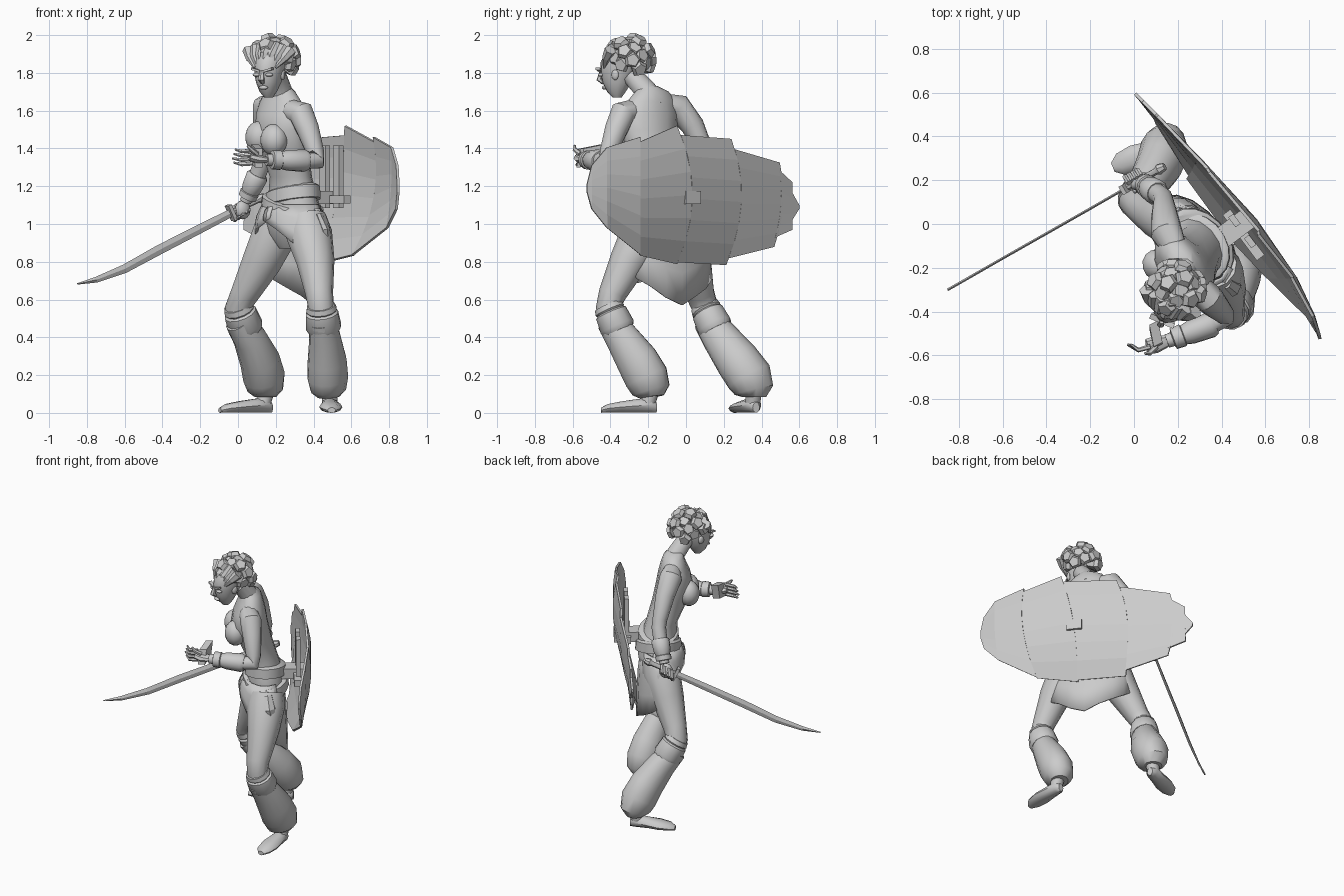
import bpy, bmesh, math
from mathutils import Vector as V

cube = bpy.data.objects.get("Cube")
if cube:
    bpy.data.objects.remove(cube)

clay = bpy.data.materials.new("plain_grey")
clay.use_nodes = True
GREY = (0.6, 0.6, 0.6, 1)
clay.diffuse_color = GREY
clay.node_tree.nodes["Principled BSDF"].inputs["Base Color"].default_value = GREY

UP = V((0, 0, 1))
FWD, LEFT = V((-0.8, -0.6, 0)), V((0.6, -0.8, 0))      # body directions
FACE, FACE_L = V((-0.4, -0.92, 0)), V((0.92, -0.4, 0))  # head directions
HIP = V((0.28, -0.1, 0))
smooth = []


def finish(name, bm, soft=True):
    bmesh.ops.recalc_face_normals(bm, faces=bm.faces)
    me = bpy.data.meshes.new(name)
    bm.to_mesh(me)
    bm.free()
    me.materials.append(clay)
    ob = bpy.data.objects.new(name, me)
    bpy.context.scene.collection.objects.link(ob)
    if soft:
        smooth.append(ob)
    return ob


def loft(name, rings, sides=12, soft=True):
    """Skin rings given as (centre, axis_u, axis_v) and cap both ends."""
    bm = bmesh.new()
    rows = []
    for c, u, v in rings:
        angs = [math.tau * i / sides for i in range(sides)]
        rows.append([bm.verts.new(c + u * math.cos(a) + v * math.sin(a)) for a in angs])
    for a, b in zip(rows, rows[1:]):
        for i in range(sides):
            j = (i + 1) % sides
            bm.faces.new((a[i], a[j], b[j], b[i]))
    bm.faces.new(rows[0])
    bm.faces.new(rows[-1])
    return finish(name, bm, soft)


def tube(name, pts, sides=12, soft=True, flat=1.0):
    """Tapered limb through points (x, y, z, radius)."""
    cs = [V(p[:3]) for p in pts]
    u, rings = V((0.3, 0.9, 0.1)), []
    for i, p in enumerate(pts):
        t = (cs[min(i + 1, len(cs) - 1)] - cs[max(i - 1, 0)]).normalized()
        u = (u - t * u.dot(t)).normalized()
        rings.append((cs[i], u * p[3], t.cross(u) * p[3] * flat))
    return loft(name, rings, sides, soft)


def stack(name, rows, side, front, sides=14):
    """Horizontal rings (x, y, z, half width, half depth)."""
    return loft(name, [(V(r[:3]), side * r[3], front * r[4]) for r in rows], sides)


def box(name, c, u, v, w):
    """Box spanned by three half-axis vectors."""
    bm = bmesh.new()
    bmesh.ops.create_cube(bm, size=2)
    for q in bm.verts:
        q.co = V(c) + u * q.co.x + v * q.co.y + w * q.co.z
    return finish(name, bm, False)


def ball(name, c, side, front, up):
    bm = bmesh.new()
    bmesh.ops.create_uvsphere(bm, u_segments=14, v_segments=9, radius=1)
    for q in bm.verts:
        q.co = V(c) + side * q.co.x + front * q.co.y + up * q.co.z
    return finish(name, bm)


def grid(name, rows, thick, soft):
    bm = bmesh.new()
    vs = [[bm.verts.new(p) for p in row] for row in rows]
    for a, b in zip(vs, vs[1:]):
        for i in range(len(a) - 1):
            bm.faces.new((a[i], a[i + 1], b[i + 1], b[i]))
    ob = finish(name, bm, soft)
    m = ob.modifiers.new("thickness", "SOLIDIFY")
    m.thickness, m.offset = thick, 0
    return ob


def drape(name, start, end, w, d, top, hems):
    """Cloth hanging round the hips between two angles, flaring downwards."""
    rows = []
    for i, h in enumerate(hems):
        a = math.radians(start + (end - start) * i / (len(hems) - 1))
        row = []
        for k in range(4):
            s = (.78, .92, .98, 1)[k]
            p = HIP + LEFT * (w * s * math.sin(a)) + FWD * (d * s * math.cos(a))
            row.append(p + UP * (top + (h - top) * k / 3))
        rows.append(row)
    return grid(name, rows, 0.012, True)


# Torso, neck and chest
stack("torso", [(.29, -.1, .87, .07, .07), (.29, -.1, .95, .17, .12), (.29, -.1, 1.04, .19, .135),
                (.29, -.11, 1.14, .155, .115), (.28, -.13, 1.25, .128, .102), (.25, -.17, 1.38, .148, .112),
                (.23, -.2, 1.5, .168, .12), (.225, -.19, 1.58, .172, .105),
                (.225, -.18, 1.65, .15, .082), (.225, -.18, 1.7, .1, .066), (.225, -.2, 1.73, .05, .05)], LEFT, FWD)
tube("neck", [(.235, -.18, 1.62, .08), (.225, -.215, 1.71, .06), (.2, -.29, 1.79, .054)])
for side, c in (("left", (.19, -.3, 1.445)), ("right", (.11, -.19, 1.46))):
    ball(side + "_breast", c, LEFT * .078, FWD * .07, UP * .085)

# Head and face
stack("head", [(.162, -.365, 1.67, .022, .025), (.16, -.368, 1.7, .045, .05), (.162, -.365, 1.75, .064, .08),
               (.165, -.36, 1.8, .075, .095), (.175, -.35, 1.86, .08, .105), (.185, -.33, 1.92, .07, .09),
               (.19, -.32, 1.96, .03, .04)], FACE_L, FACE)
head = V((.162, -.365, 0))
tube("nose", [tuple(head + FACE * .088 + UP * 1.81) + (.01,), tuple(head + FACE * .1 + UP * 1.765) + (.018,),
              tuple(head + FACE * .078 + UP * 1.748) + (.012,)], 6)
ball("lips", head + FACE * .07 + UP * 1.722, FACE_L * .026, FACE * .014, UP * .011)
for s in (-1, 1):
    side = "left" if s > 0 else "right"
    ball(side + "_eye", head + FACE * .075 + FACE_L * .036 * s + UP * 1.79,
         FACE_L * .022, FACE * .018, UP * .01)
    box(side + "_brow", head + FACE * .085 + FACE_L * .035 * s + UP * 1.815,
        FACE_L * .024 + UP * .007 * s, FACE * .012, UP * .006)
    ball(side + "_ear", head + FACE_L * .072 * s + FACE * -.02 + UP * 1.79, FACE_L * .012, FACE * .02, UP * .028)

# Hair: chunky locks radiating from the skull, plus swept strands in front
crown = V((.19, -.3, 1.868))
count = 30
for i in range(count):
    z = 1 - 1.4 * (i + .5) / count
    a = i * 2.39996
    r = math.sqrt(1 - z * z)
    d = V((r * math.cos(a), r * math.sin(a), z))
    if d.dot(FACE) > .45 and z < .6:
        continue
    reach = .142 if i % 2 else .118
    p, q, e = crown + d * .05, crown + d * (reach - .025), crown + d * reach
    tube("hair_lock", [(*p, .025), (*q, .046), (*e, .034)], 5, False)
for k in range(-3, 4):
    base = crown + FACE * (.142 - .008 * abs(k)) + FACE_L * .02 * k - UP * .04
    mid = crown + FACE * (.125 - .012 * abs(k)) + FACE_L * .033 * k + UP * (.03 - .006 * abs(k))
    tip = crown + FACE * .055 + FACE_L * .041 * k + UP * (.09 - .012 * abs(k))
    tube("front_strand", [(*base, .008), (*mid, .023), (*tip, .032)], 6, False)

# Arms and forearm guards
arms = {
    "left": [(.28, -.28, 1.6, .06), (.335, -.335, 1.585, .07), (.37, -.37, 1.5, .062), (.41, -.41, 1.38, .048),
             (.42, -.42, 1.335, .047), (.35, -.46, 1.335, .045), (.15, -.535, 1.34, .032)],
    "right": [(.18, -.1, 1.63, .06), (.15, -.045, 1.62, .073), (.14, .035, 1.52, .062), (.135, .1, 1.38, .048),
              (.13, .12, 1.33, .047), (.1, .145, 1.25, .045), (.04, .185, 1.12, .032)]}
for side, pts in arms.items():
    tube(side + "_arm", pts)
    a, b = V(pts[-2][:3]), V(pts[-1][:3])
    prof = ((-.1, .05), (0, .06), (.45, .055), (.62, .046), (.64, .053), (.85, .05), (.87, .035))
    tube(side + "_forearm_guard", [(*a.lerp(b, t), r) for t, r in prof])
box("wrist_plate", (.1, -.51, 1.36), V((.02, .01, 0)), V((-.01, .05, .01)), V((0, .01, .05)))

# Hands
tube("left_palm", [(.15, -.535, 1.34, .028), (.1, -.55, 1.345, .04), (.06, -.56, 1.355, .036)], 8, flat=.6)
for k in range(4):
    z = 1.315 + .023 * k
    tube("left_finger", [(.075, -.56, z + .005, .012), (.02, -.575, z, .011),
                         (-.03 + .008 * abs(k - 1), -.55, z + .01, .006)], 6)
tube("left_thumb", [(.1, -.56, 1.37, .015), (.07, -.59, 1.395, .012), (.05, -.59, 1.415, .007)], 6)
ball("right_palm", (.025, .19, 1.075), LEFT * .032, FWD * .045, UP * .05)
for k in range(4):
    c = V((.045, .2, 1.1)).lerp(V((-.01, .17, 1.065)), k / 3)
    out = V((-.03, .045, 0))
    tube("right_finger", [(*(c + out * .4 + UP * .025), .013), (*(c + out - UP * .01), .013),
                          (*(c + out * .2 - UP * .045), .012), (*(c - out * .6 - UP * .025), .008)], 6)

# Legs, baggy lower trousers, knee cuffs and shoes
thighs = {
    "left": [(.36, -.19, 1.03, .11), (.375, -.22, .95, .125), (.41, -.305, .8, .102), (.43, -.39, .63, .074),
             (.44, -.41, .56, .068), (.45, -.38, .45, .065)],
    "right": [(.23, -.02, 1.03, .11), (.195, .0, .95, .122), (.125, .03, .8, .107), (.035, .075, .63, .077),
              (.0, .1, .56, .07), (.02, .13, .45, .065)]}
calves = {
    "left": [(.445, -.4, .49, .078), (.46, -.34, .4, .092), (.472, -.26, .28, .114), (.475, -.21, .19, .12),
             (.478, -.185, .12, .104), (.48, -.18, .085, .065)],
    "right": [(.0, .115, .49, .08), (.06, .18, .4, .098), (.115, .27, .28, .118), (.138, .335, .19, .124),
              (.145, .36, .12, .105), (.145, .36, .085, .065)]}
shoes = {"left": ((.485, -.185), V((.04, -.99, 0))), "right": ((.15, .36), V((-.92, -.38, 0)))}
for side in thighs:
    tube(side + "_leg", thighs[side])
    tube(side + "_trouser", calves[side], 14, flat=.9)
    a, b = V(thighs[side][4][:3]), V(calves[side][1][:3])
    prof = ((-.05, .076), (.1, .083), (.15, .076), (.2, .088), (.65, .096), (.8, .082))
    tube(side + "_knee_cuff", [(*a.lerp(b, t), r) for t, r in prof])
    heel, d = V((*shoes[side][0], 0)), shoes[side][1]
    wide = V((-d.y, d.x, 0))
    tube(side + "_ankle", [(*(heel + UP * .12), .045), (*(heel + d * .02 + UP * .04), .04)])
    shape = ((-.03, .02, .028), (0, .042, .042), (.08, .05, .037), (.16, .062, .031), (.23, .052, .024), (.268, .022, .014))
    loft(side + "_shoe", [(heel + d * t + UP * h, wide * w, UP * h) for t, w, h in shape], 10)

# Sash and draped cloth
for name, z, tilt, r in (("belt", 1.15, .03, .172), ("lower_sash", 1.085, -.05, .195)):
    rings = []
    for dz, k in ((-.04, .9), (-.035, 1), (.03, .97), (.04, .85)):
        rings.append((HIP + V((.01, -.005, z + dz)), LEFT * r * k + UP * tilt, FWD * r * k * .78))
    loft(name, rings, 18)
drape("back_cloth", 92, 285, .265, .145, 1.08, [.77, .71, .67, .61, .57, .62, .66, .7, .74, .8])
drape("left_hip_wrap", -5, 120, .245, .165, 1.1, [1.02, .97, .9, .85, .82, .86])
drape("right_hip_wrap", -110, 8, .235, .165, 1.1, [.86, .86, .92, .98, 1.03])
tube("sash_knot", [(.43, -.27, 1.05, .03), (.465, -.295, .97, .04), (.48, -.28, .85, .012)], 6, False, .5)

# Sword
path = [(-.85, -.3, .683, .004), (-.75, -.243, .705, .016), (-.6, -.157, .763, .024), (-.42, -.055, .862, .027),
        (-.2, .07, .975, .025), (-.03, .168, 1.062, .022)]
thin = V((.49, -.87, 0))
blade = []
for x, y, z, w in path:
    blade.append((V((x, y, z)), V((.35, .2, -.9)) * w, thin * .006))
loft("sword_blade", blade, 4, False)
tube("sword_grip", [(-.03, .168, 1.062, .016), (.1, .24, 1.125, .016), (.115, .25, 1.135, .026), (.14, .262, 1.145, .018)], 8)
box("sword_guard", (-.035, .165, 1.06), V((.35, .2, -.8)) * .05, thin * .022, V((.8, .46, .4)) * .01)

# Shield: overlapping plates on a bowed board whose lower edge tilts inward,
# columns of (y, top, bottom)
plates = [[(-.525, 1.21, 1.17), (-.5, 1.31, 1.08), (-.42, 1.405, .98), (-.245, 1.46, .84)],
          [(-.245, 1.435, .835), (-.05, 1.52, .79)], [(-.05, 1.47, .8), (.21, 1.45, .785)],
          [(.21, 1.395, .82), (.43, 1.325, .88)], [(.42, 1.285, .93), (.56, 1.22, .97)],
          [(.545, 1.19, 1.0), (.595, 1.1, 1.08)]]
for n, plate in enumerate(plates):
    rows = []
    for y, top, low in plate:
        row = []
        for k in range(7):
            z = low + (top - low) * k / 6
            t = (z - 1.155) / .36
            yy = y + (.08 * max(0, 1 - t * t) if -.1 < y < .5 else 0)
            fade = 1 - (-yy / .525) ** 2.5 if yy < 0 else 1 - (yy / .6) ** 1.3
            bend = fade * (.105 + .07 * t - .095 * t * t)
            row.append(V((.845 * (.6 - yy) / 1.12 + bend, yy, z)))
        rows.append(row)
    grid("shield_plate_%d" % (n + 1), rows, .014, False)

# Shield mount
for s in (-.07, .05):
    box("shield_slat", V((.5, -.04, 1.25)) + LEFT * s, LEFT * .028, FWD * .014, UP * .165)
box("shield_crossbar", (.5, -.05, 1.13), LEFT * .13, FWD * .022, UP * .022)
box("shield_bracket", (.46, -.02, 1.14), LEFT * .05, FWD * .1, UP * .035)

# Soft shading with crisp edges
bpy.ops.object.select_all(action="DESELECT")
for ob in smooth:
    ob.select_set(True)
bpy.context.view_layer.objects.active = smooth[0]
bpy.ops.object.shade_smooth_by_angle(angle=math.radians(40))
